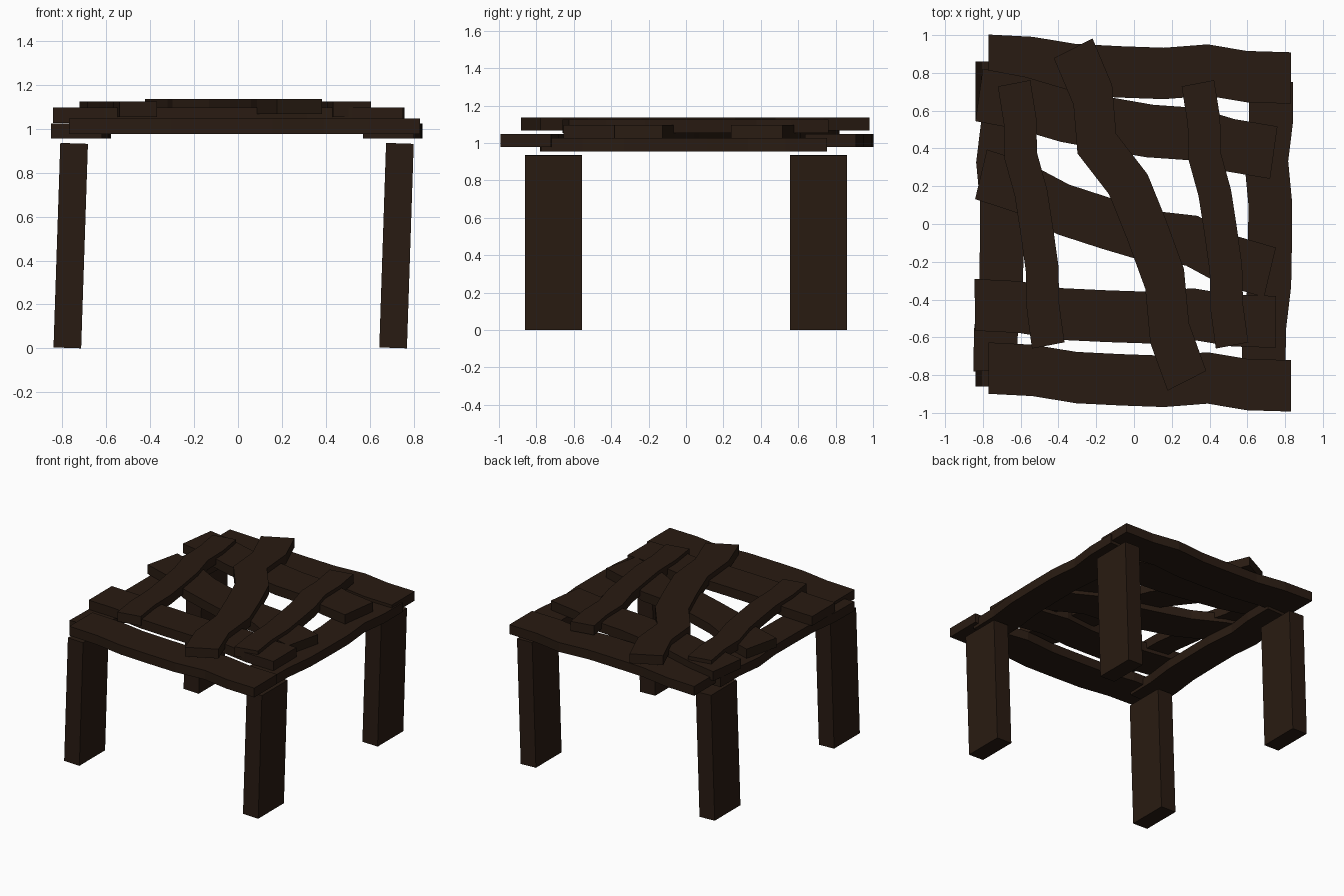
import bpy, bmesh
from math import atan2, asin, hypot, cos, sin, radians
from mathutils import Vector, Matrix

if "Cube" in bpy.data.objects:
    bpy.data.objects.remove(bpy.data.objects["Cube"])

wood = bpy.data.materials.new("dark_wood")
wood.diffuse_color = (0.022, 0.011, 0.006, 1)
wood.use_nodes = True
wood.node_tree.nodes["Principled BSDF"].inputs["Base Color"].default_value = wood.diffuse_color

# Shared warped centreline of every plank: (position along length -1..1, sideways offset)
WARP = [(-1, .052), (-.71, .040), (-.42, .002), (-.12, -.010),
        (.16, -.018), (.45, 0), (.71, -.035), (1, -.042)]
THICK = 0.07


def finish(name, bm):
    bmesh.ops.recalc_face_normals(bm, faces=bm.faces)
    me = bpy.data.meshes.new(name)
    bm.to_mesh(me)
    bm.free()
    me.materials.append(wood)
    ob = bpy.data.objects.new(name, me)
    bpy.context.collection.objects.link(ob)
    return ob


def plank(name, a, b, width, amp, z):
    """Warped board whose centreline runs from a to b, underside at z."""
    dx, dy = b[0] - a[0], b[1] - a[1]
    chord = hypot(dx, dy)
    drop = (WARP[0][1] - WARP[-1][1]) * amp
    ang = atan2(dy, dx) + asin(drop / chord)
    half = (chord ** 2 - drop ** 2) ** .5 / 2
    mid = (WARP[0][1] + WARP[-1][1]) / 2
    u, v = Vector((cos(ang), sin(ang), 0)), Vector((-sin(ang), cos(ang), 0))
    c = Vector(((a[0] + b[0]) / 2, (a[1] + b[1]) / 2, z))
    bm = bmesh.new()
    rings = []
    for t, o in WARP:
        p = c + u * t * half + v * (o - mid) * amp
        rings.append([bm.verts.new(p + v * s * width / 2 + Vector((0, 0, h)))
                      for s, h in ((-1, 0), (1, 0), (1, THICK), (-1, THICK))])
    for r, q in zip(rings, rings[1:]):
        for i in range(4):
            j = (i + 1) % 4
            bm.faces.new((r[i], r[j], q[j], q[i]))
    bm.faces.new(rings[0])
    bm.faces.new(rings[-1])
    finish(name, bm)


# Legs, all leaning slightly to the right
for side, x in (("left", -.762), ("right", .722)):
    for end, y in (("front", -.7075), ("back", .7075)):
        bm = bmesh.new()
        bmesh.ops.create_cube(bm, size=1, matrix=Matrix.Translation((x, y, .468))
                              @ Matrix.Rotation(radians(1.9), 4, 'Y')
                              @ Matrix.Diagonal((.126, .305, .932, 1)))
        finish(f"{end}_{side}_leg", bm)

# Side rails, lowest layer
for side, off in (("right", 0), ("left", -1.42)):
    plank(side + "_rail", (.685 + off, -.777), (.725 + off, .75), .232, .85, .955)

# Front and back rails
for end, off in (("front", 0), ("back", 1.63)):
    plank(end + "_rail", (-.77, -.763 + off), (.83, -.857 + off), .272, 1, .977)

# Cross slats
plank("back_cross_slat", (-.82, .683), (.74, .378), .28, .9, 1.027)
plank("middle_cross_slat", (-.81, .263), (.72, -.256), .27, 1.6, 1.027)
plank("front_cross_slat", (-.843, -.428), (.752, -.518), .274, 1, 1.027)

# Top slats running front to back
for side, off in (("left", 0), ("right", .973)):
    plank(side + "_top_slat", (-.454 + off, -.643), (-.635 + off, .745), .175, .9, 1.054)
plank("diagonal_top_slat", (.28, -.83), (-.322, .93), .23, 2.8, 1.067)
